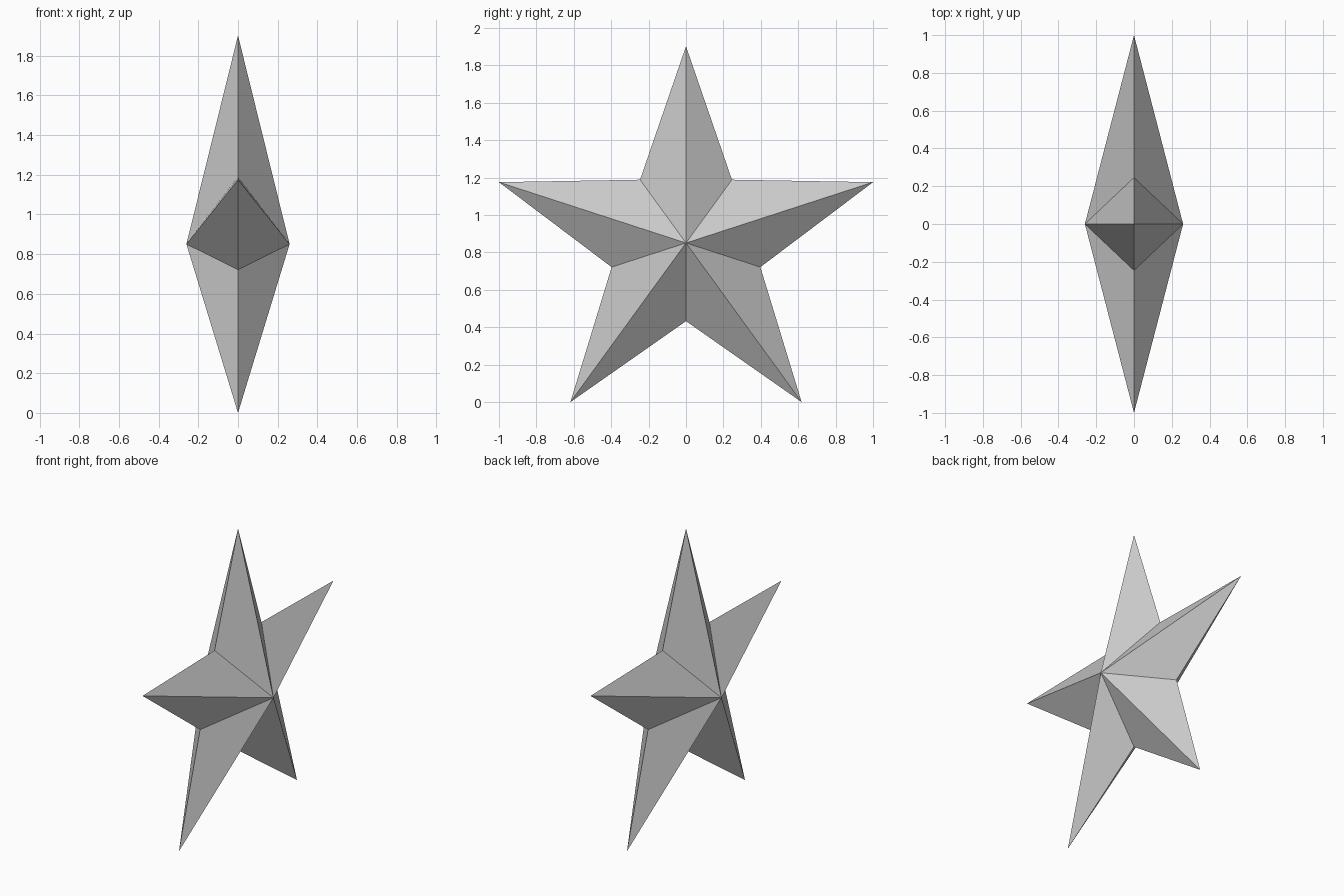
import bpy, bmesh
from math import cos, sin, pi

if "Cube" in bpy.data.objects:
    bpy.data.objects.remove(bpy.data.objects["Cube"])

TIP_R = 1 / cos(pi / 10)     # tips span 2 units in y
NOTCH_R = 0.418
HALF_DEPTH = 0.26
CENTRE_Z = TIP_R * cos(pi / 5)

bm = bmesh.new()

# Star outline in the x = 0 plane, alternating tips and notches
ring = []
for i in range(10):
    r = NOTCH_R if i % 2 else TIP_R
    a = pi / 2 + i * pi / 5
    ring.append(bm.verts.new((0, r * cos(a), CENTRE_Z + r * sin(a))))

# Raised centre point on both sides, fanned out to the outline
for x in (HALF_DEPTH, -HALF_DEPTH):
    apex = bm.verts.new((x, 0, CENTRE_Z))
    for i in range(10):
        bm.faces.new((apex, ring[i], ring[(i + 1) % 10]))

bmesh.ops.recalc_face_normals(bm, faces=bm.faces)
mesh = bpy.data.meshes.new("star")
bm.to_mesh(mesh)
bm.free()
bpy.context.collection.objects.link(bpy.data.objects.new("star", mesh))
